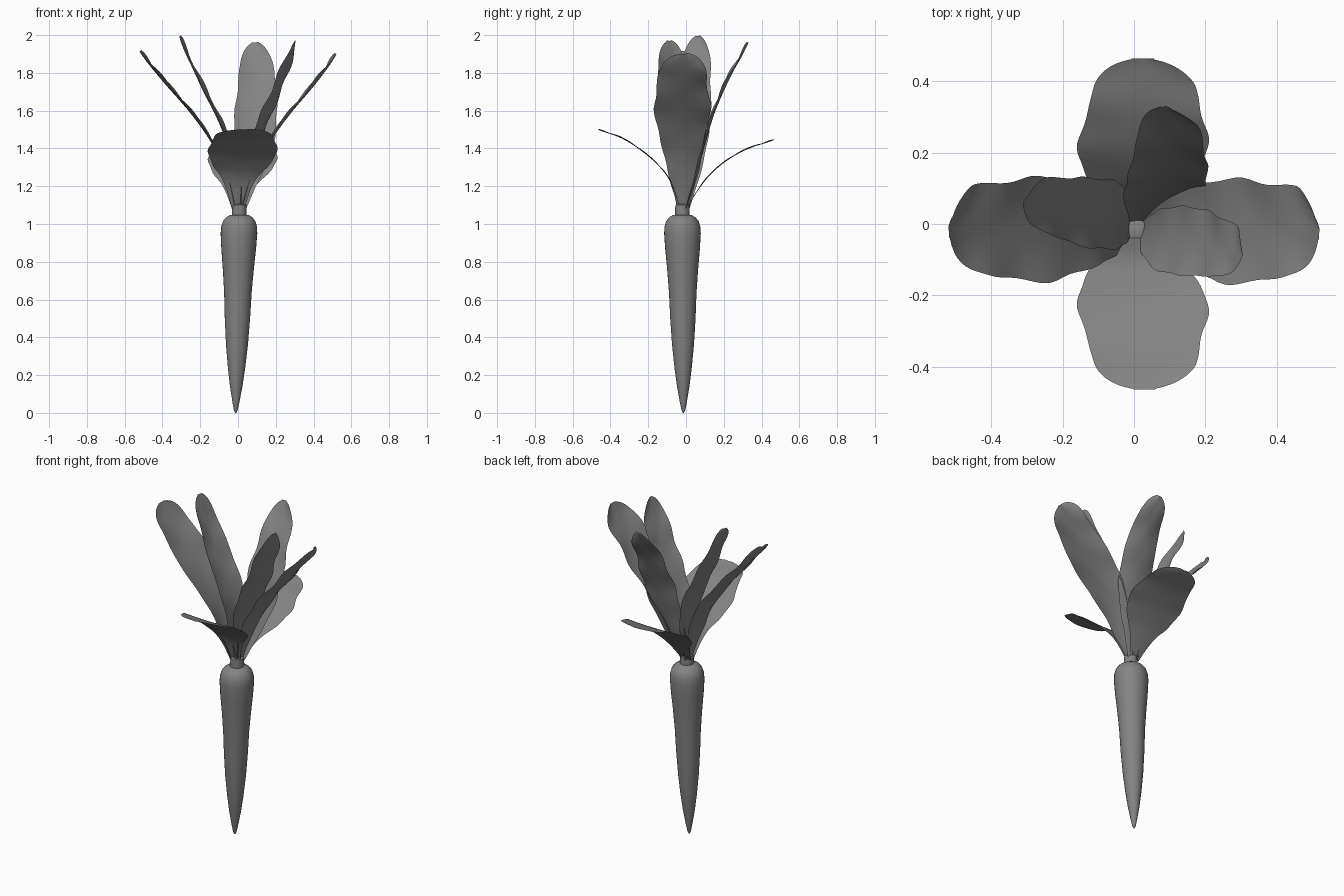
import bpy, math
from mathutils import Vector

if "Cube" in bpy.data.objects:
    bpy.data.objects.remove(bpy.data.objects["Cube"])

# One dark grey for every part
grey = bpy.data.materials.new("dark_grey")
grey.diffuse_color = (0.23, 0.23, 0.23, 1)
grey.use_nodes = True
grey.node_tree.nodes["Principled BSDF"].inputs["Base Color"].default_value = grey.diffuse_color


def make_object(name, verts, faces):
    mesh = bpy.data.meshes.new(name)
    mesh.from_pydata(verts, [], faces)
    mesh.materials.append(grey)
    obj = bpy.data.objects.new(name, mesh)
    bpy.context.collection.objects.link(obj)
    bpy.context.view_layer.objects.active = obj
    obj.select_set(True)
    bpy.ops.object.shade_smooth_by_angle(angle=math.radians(50))
    obj.select_set(False)
    return obj


def lathe(name, profile, sides=32):
    verts, faces = [], []
    for r, z in profile:
        cx, cy = -0.012 + 0.018 * z, -0.014 - 0.005 * z
        for i in range(sides):
            a = 2 * math.pi * i / sides
            verts.append((cx + r * math.cos(a), cy + r * math.sin(a), z))
    for j in range(len(profile) - 1):
        for i in range(sides):
            k = (i + 1) % sides
            faces.append((j * sides + i, j * sides + k,
                          (j + 1) * sides + k, (j + 1) * sides + i))
    faces.append(tuple(reversed(range(sides))))
    faces.append(tuple(range((len(profile) - 1) * sides, len(profile) * sides)))
    return make_object(name, verts, faces)


def spline(values, t):
    # Catmull-Rom through evenly spaced values
    n = len(values) - 1
    i = min(int(t * n), n - 1)
    u = t * n - i
    p1, p2 = values[i], values[i + 1]
    p0 = values[i - 1] if i > 0 else p1 * 2 - p2
    p3 = values[i + 2] if i + 2 <= n else p2 * 2 - p1
    return (p1 * 2 + (p2 - p0) * u + (p0 * 2 - p1 * 5 + p2 * 4 - p3) * u ** 2
            + (p1 * 3 - p0 - p2 * 3 + p3) * u ** 3) * 0.5


def leaf(name, path, widths, side, wave=0.008, curl=0.015, frill=0.03, rows=40, cols=12):
    path = [Vector(p) for p in path]
    side = Vector(side).normalized()
    verts, faces = [], []
    for j in range(rows + 1):
        # rows bunch up towards the rounded tip
        t = math.sin(math.pi / 2 * j / rows)
        c = spline(path, t)
        d = spline(path, min(t + 0.01, 1)) - spline(path, max(t - 0.01, 0))
        normal = side.cross(d).normalized()
        if normal.z < 0:
            normal = -normal
        w = spline(widths, t)
        if t > 0.88:
            w *= math.sqrt(max(0.06, 1 - ((t - 0.88) / 0.12) ** 2))
        for i in range(cols + 1):
            s = 2 * i / cols - 1
            ripple = wave * t * math.sin(t * 26 + s) * abs(s)
            edge = w * (1 + frill * math.sin(t * 30 + (1 if s > 0 else 2.5)))
            lift = ripple + curl * (s * s - 0.4) * min(1, w / 0.1)
            verts.append(c + side * s * edge + normal * lift)
    for j in range(rows):
        for i in range(cols):
            a = j * (cols + 1) + i
            faces.append((a, a + 1, a + cols + 2, a + cols + 1))
    return make_object(name, verts, faces)


# Tapered root with rounded shoulder
lathe("root", [(0.003, 0), (0.01, 0.015), (0.019, 0.06), (0.033, 0.14),
               (0.046, 0.24), (0.058, 0.36), (0.067, 0.5), (0.073, 0.64),
               (0.082, 0.76), (0.092, 0.87), (0.097, 0.95), (0.095, 0.985),
               (0.086, 1.015), (0.07, 1.035), (0.05, 1.047), (0.03, 1.05)])

# Short stem collar
lathe("stem", [(0.038, 1.04), (0.039, 1.06), (0.037, 1.10), (0.03, 1.105)], 20)

# Two long leaves to the sides
long_w = [0.028, 0.075, 0.115, 0.147, 0.13, 0.112]
leaf("left_leaf", [(-0.015, -0.015, 1.08), (-0.06, -0.015, 1.25), (-0.135, -0.01, 1.43),
                   (-0.255, -0.015, 1.6), (-0.395, -0.015, 1.76), (-0.52, -0.01, 1.915)],
     long_w, (0, 1, 0))
leaf("right_leaf", [(0.02, -0.015, 1.08), (0.075, -0.015, 1.25), (0.155, -0.015, 1.42),
                    (0.275, -0.02, 1.59), (0.41, -0.02, 1.75), (0.52, -0.015, 1.9)],
     long_w, (0, 1, 0))

# Two short broad leaves arching to front and back
broad_w = [0.032, 0.08, 0.145, 0.183, 0.155, 0.128]
leaf("front_leaf", [(0.0, -0.03, 1.08), (0.005, -0.08, 1.22), (0.015, -0.14, 1.305),
                    (0.025, -0.23, 1.385), (0.03, -0.34, 1.455), (0.03, -0.465, 1.5)],
     broad_w, (1, 0, 0), wave=0.003, curl=0.005, frill=0.015)
leaf("back_leaf", [(0.0, 0.0, 1.08), (0.005, 0.07, 1.19), (0.015, 0.13, 1.265),
                   (0.025, 0.22, 1.34), (0.03, 0.33, 1.4), (0.025, 0.465, 1.445)],
     broad_w, (1, 0, 0), wave=0.003, curl=0.005, frill=0.015)

# Three upright inner leaves
upright_w = [0.028, 0.065, 0.094, 0.097, 0.083, 0.062]
leaf("inner_back_leaf", [(0.01, 0.0, 1.08), (0.045, 0.05, 1.25), (0.08, 0.095, 1.42),
                         (0.095, 0.15, 1.6), (0.1, 0.23, 1.78), (0.09, 0.33, 1.96)],
     [w * 1.14 for w in upright_w], (1, 0.0, 0))
leaf("inner_left_leaf", [(-0.01, -0.01, 1.08), (-0.025, 0.01, 1.26), (-0.06, 0.024, 1.45),
                         (-0.135, 0.033, 1.62), (-0.22, 0.048, 1.79), (-0.31, 0.062, 1.995)],
     upright_w, (0.08, 1, 0))
leaf("inner_right_leaf", [(0.02, -0.02, 1.08), (0.05, -0.028, 1.26), (0.1, -0.042, 1.44),
                          (0.17, -0.053, 1.61), (0.24, -0.07, 1.78), (0.305, -0.088, 1.97)],
     upright_w, (0.3, 0.95, 0))
